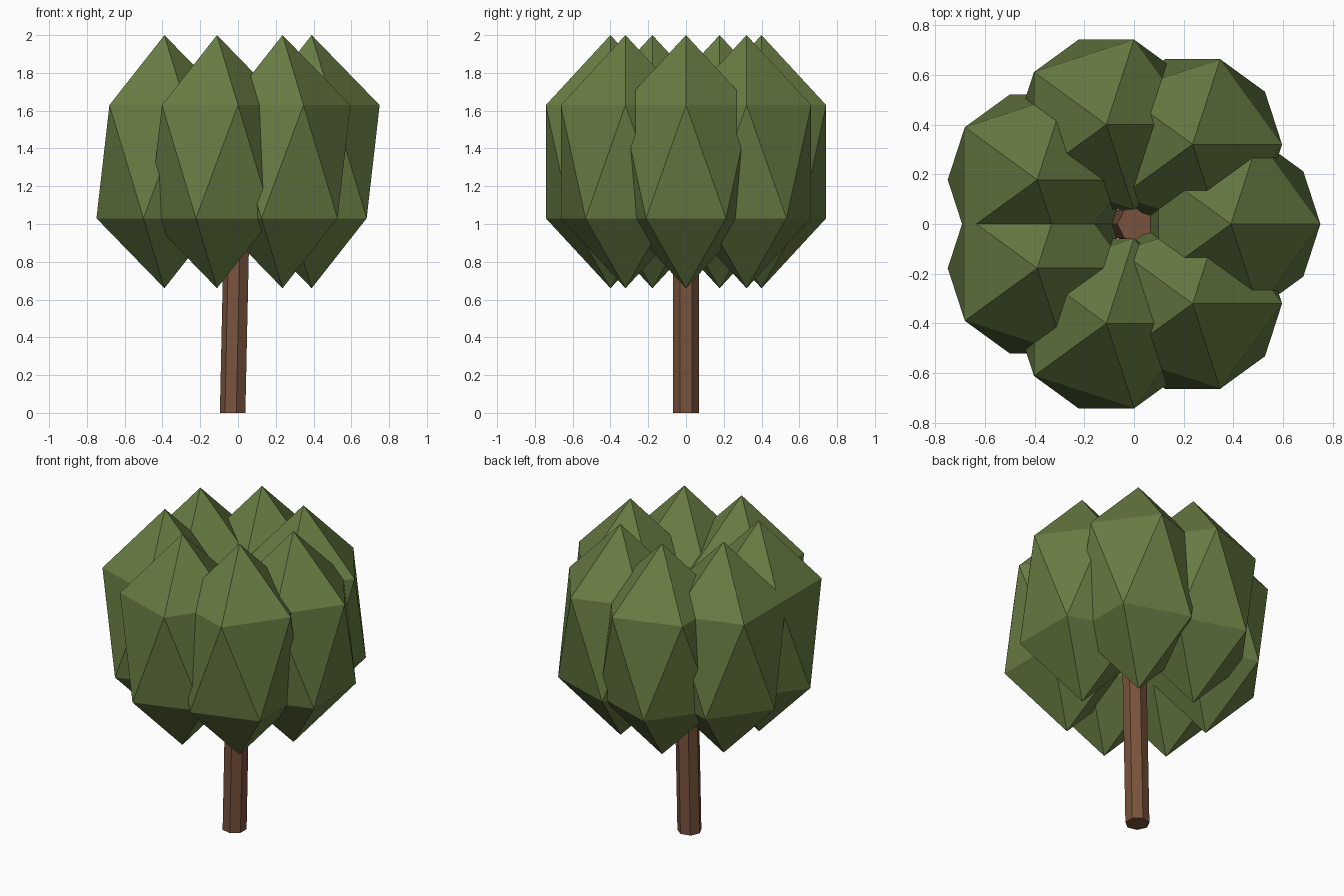
import bpy, math

if "Cube" in bpy.data.objects:
    bpy.data.objects.remove(bpy.data.objects["Cube"])


def make_material(name, rgb):
    m = bpy.data.materials.new(name)
    m.diffuse_color = (*rgb, 1)
    m.use_nodes = True
    m.node_tree.nodes["Principled BSDF"].inputs["Base Color"].default_value = m.diffuse_color
    return m


leaf_mat = make_material("leaf_green", (0.135, 0.2, 0.055))
bark_mat = make_material("bark_brown", (0.19, 0.085, 0.045))

# Trunk: seven-sided, leaning slightly towards +x
SIDES, RADIUS, HEIGHT = 7, 0.071, 1.34
bottom_x, top_x = -0.025, 0.004
verts = []
for cx, z in ((bottom_x, 0), (top_x, HEIGHT)):
    for i in range(SIDES):
        a = math.pi + math.tau * i / SIDES
        verts.append((cx + RADIUS * math.cos(a), RADIUS * math.sin(a), z))
faces = [(i, (i + 1) % SIDES, (i + 1) % SIDES + SIDES, i + SIDES) for i in range(SIDES)]
faces += [tuple(reversed(range(SIDES))), tuple(range(SIDES, 2 * SIDES))]
mesh = bpy.data.meshes.new("trunk")
mesh.from_pydata(verts, [], faces)
mesh.materials.append(bark_mat)
bpy.context.collection.objects.link(bpy.data.objects.new("trunk", mesh))

# Crown: ring of seven stretched icosahedra, all facing the same way
CLUMPS, RING = 7, 0.41
for i in range(CLUMPS):
    a = math.tau * i / CLUMPS
    bpy.ops.mesh.primitive_ico_sphere_add(
        subdivisions=1, radius=1,
        location=(RING * math.cos(a) - 0.02, RING * math.sin(a), 1.33))
    clump = bpy.context.object
    clump.name = f"leaf_clump_{i + 1}"
    clump.scale = (0.4025, 0.4025, 0.67)
    clump.data.materials.append(leaf_mat)
